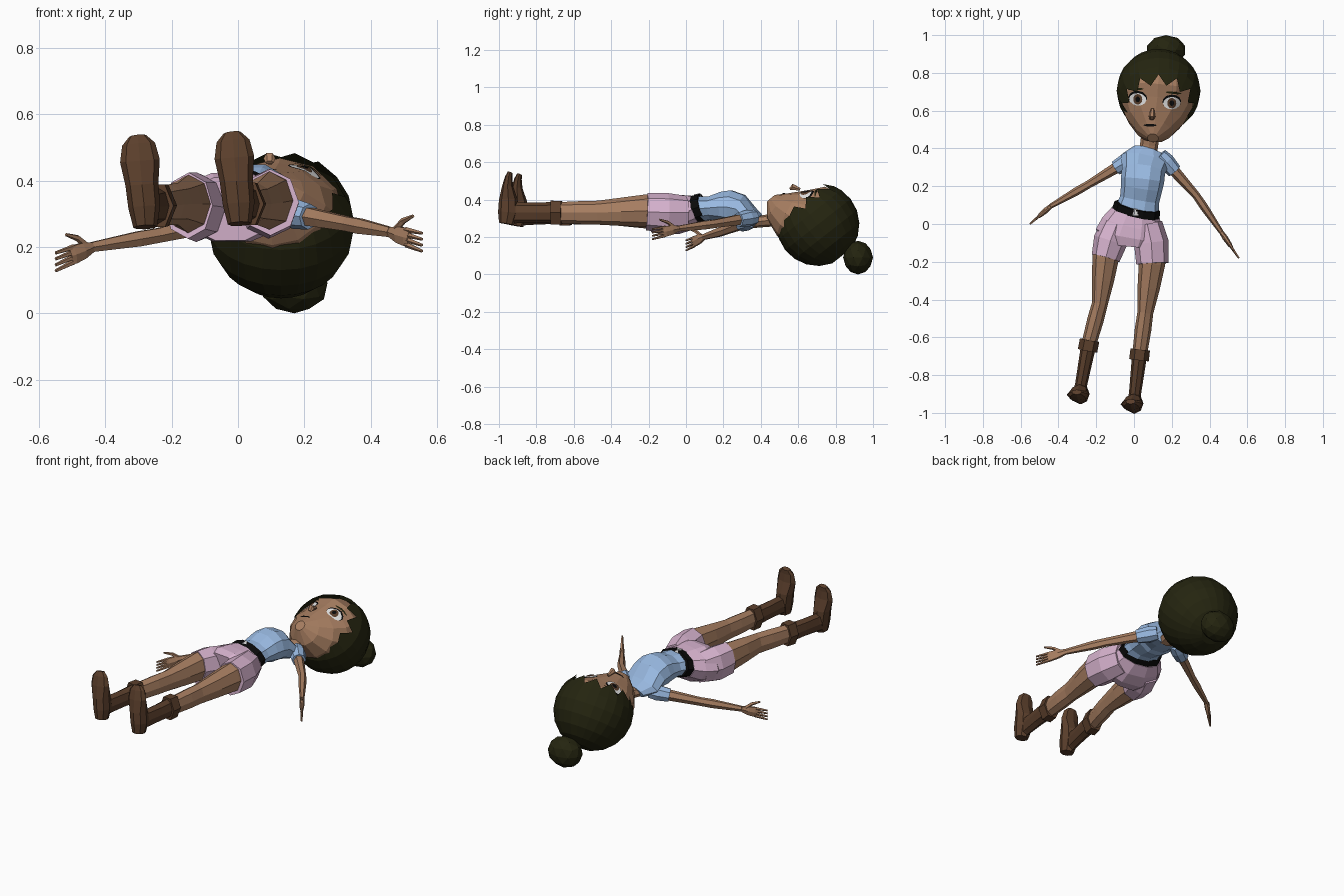
import bpy, bmesh
from math import sin, cos, pi, radians
from mathutils import Vector, Matrix
from mathutils.bvhtree import BVHTree

cube = bpy.data.objects.get("Cube")
if cube:
    bpy.data.objects.remove(cube)

UP, ALONG = Vector((0, 0, 1)), Vector((0, 1, 0))


def material(name, *rgb):
    mat = bpy.data.materials.new(name)
    mat.use_nodes = True
    mat.diffuse_color = (*rgb, 1)
    node = mat.node_tree.nodes["Principled BSDF"]
    node.inputs["Base Color"].default_value = (*rgb, 1)
    node.inputs["Roughness"].default_value = .8
    return mat


skin = material("skin", .39, .21, .12)
hair = material("dark hair", .018, .018, .005)
blue = material("light blue cloth", .32, .49, .76)
pink = material("pale pink cloth", .68, .45, .62)
brown = material("brown leather", .105, .05, .025)
black = material("black", .003, .003, .003)
white = material("white", .8, .8, .8)


def finish(name, bm, mat):
    bmesh.ops.recalc_face_normals(bm, faces=bm.faces)
    mesh = bpy.data.meshes.new(name)
    bm.to_mesh(mesh)
    bm.free()
    mesh.materials.append(mat)
    obj = bpy.data.objects.new(name, mesh)
    bpy.context.collection.objects.link(obj)
    return obj


def skin_rings(bm, rings):
    n = len(rings[0])
    for a, b in zip(rings, rings[1:]):
        for i in range(n):
            j = (i + 1) % n
            bm.faces.new((a[i], a[j], b[j], b[i]))


def loft(name, mat, path, sides=8, ref=UP):
    """Tube through (x, y, z, half width, half height) stations in hundredths."""
    bm = bmesh.new()
    centres = [Vector(p[:3]) / 100 for p in path]
    rings = []
    for k, p in enumerate(path):
        tangent = (centres[min(k + 1, len(path) - 1)] - centres[max(k - 1, 0)]).normalized()
        side = tangent.cross(ref).normalized()
        rise = side.cross(tangent)
        ring = []
        for i in range(sides):
            a = 2 * pi * i / sides
            offset = side * cos(a) * p[3] + rise * sin(a) * p[4]
            ring.append(bm.verts.new(centres[k] + offset / 100))
        rings.append(ring)
    skin_rings(bm, rings)
    bm.faces.new(rings[0])
    bm.faces.new(rings[-1])
    return finish(name, bm, mat)


def decal(name, mat, target, x, y, w, h, lift, tilt=0, sides=12):
    """Thin elliptical plate draped on the upper surface of a part."""
    tree = BVHTree.FromPolygons([v.co for v in target.data.vertices],
                                [p.vertices for p in target.data.polygons])

    def drape(u, v):
        px = (x + u * cos(tilt) - v * sin(tilt)) / 100
        py = (y + u * sin(tilt) + v * cos(tilt)) / 100
        hit = tree.ray_cast(Vector((px, py, 2)), -UP)[0]
        return bm.verts.new((px, py, (hit.z if hit else .4) + lift))

    bm = bmesh.new()
    turn = pi / 4 if sides == 4 else 0
    rings = [[drape(w * r * cos(turn + 2 * pi * i / sides),
                    h * r * sin(turn + 2 * pi * i / sides)) for i in range(sides)]
             for r in (.5, 1)]
    skin_rings(bm, rings)
    bm.faces.new(rings[0])
    return finish(name, bm, mat)


# Torso, belt and neck
loft("shirt", blue, [(2, 8, 35, 11.5, 7), (3, 13, 35.5, 10.5, 6.5), (4, 19, 36, 11, 8.5),
                     (4.5, 23, 36, 11.5, 9.5), (5, 28, 35, 11.5, 8.5),
                     (6, 34, 31, 13, 5.5), (7.5, 39, 28.5, 8, 3.5)], 10)
belt = loft("belt", black, [(.8, 5, 34.5, 13, 8), (1.8, 9.5, 36, 12.3, 7.6)], 10)
decal("belt_buckle", white, belt, 1, 6.5, 2.4, 3, .006, sides=4)
loft("neck", skin, [(7, 36, 28, 5, 3.2), (8, 42, 28.5, 4.8, 3.2), (9.5, 52, 30, 5, 4)])

# Shorts
loft("shorts_hips", pink, [(.8, 6, 34.5, 13, 8), (-.5, 0, 33, 16.5, 10),
                           (-2, -6, 32, 18.5, 11), (-2.5, -11, 31.5, 15, 10)], 10)
loft("right_shorts_leg", pink, [(-9, 0, 32, 8, 9), (-12.5, -9, 32, 9, 10.5),
                                (-15, -18, 32.5, 7.6, 10)])
loft("left_shorts_leg", pink, [(7, 0, 33, 8, 9), (9.2, -10, 33, 9.2, 10.5),
                               (9.8, -21, 33.5, 8.6, 10)])


def leg(label, hip, knee, cuff, ankle):
    """Bare leg, boot shaft, cuff and foot along the joints."""
    hip, knee, cuff, ankle = map(Vector, (hip, knee, cuff, ankle))
    loft(label + "_leg", skin, [(*hip.lerp(knee, -.3), 7, 8.5), (*hip, 7, 8.8),
                                (*hip.lerp(knee, .5), 5.9, 7.6), (*knee, 4.2, 6.4),
                                (*knee.lerp(cuff, .4), 4.4, 6.2), (*cuff, 3.9, 5.6)])
    loft(label + "_boot_cuff", brown, [(*cuff.lerp(ankle, -.12), 5.2, 7.2),
                                       (*cuff.lerp(ankle, .15), 5.2, 7.4)], 6)
    loft(label + "_boot_shaft", brown, [(*cuff, 4, 5.8), (*cuff.lerp(ankle, .5), 3.6, 5.4),
                                        (*ankle, 3.2, 5.6), (*ankle.lerp(cuff, -.2), 3.6, 6)])
    x, y, z = ankle
    # heel, arch, ball and toe of the upright foot
    loft(label + "_boot_foot", brown, [(x, y - 6, z - 6, 3.6, 4), (x - .3, y - 5, z, 4.8, 5.5),
                                       (x - 1, y - 5, z + 7, 5, 5), (x - 1.6, y - 5.4, z + 14, 6, 3),
                                       (x - 2, y - 4.8, z + 19, 5, 2), (x - 2.3, y - 4, z + 21.5, 2.6, 1.4)],
         ref=ALONG)


leg("right", (-15, -18, 33), (-18, -42, 33), (-24, -64, 32.5), (-28, -85, 32))
leg("left", (9.5, -21, 34), (6, -47, 33), (3, -69, 33), (.5, -90, 33))


def arm(label, shoulder, elbow, wrist, tip):
    """Sleeve, arm, edge-on hand, fingers and thumb."""
    shoulder, elbow, wrist, tip = map(Vector, (shoulder, elbow, wrist, tip))
    loft(label + "_sleeve", blue, [(*shoulder.lerp(elbow, -.2), 3.8, 4), (*shoulder, 4.6, 4.6),
                                   (*shoulder.lerp(elbow, .28), 3.9, 3.9)])
    loft(label + "_arm", skin, [(*shoulder, 3.2, 3.4), (*shoulder.lerp(elbow, .5), 2.7, 2.9),
                                (*elbow, 2.1, 2.5), (*elbow.lerp(wrist, .3), 2.2, 2.6),
                                (*wrist, 1.3, 1.7)], 6)
    knuckle = wrist.lerp(tip, .5)
    loft(label + "_palm", skin, [(*wrist, 1.2, 1.7), (*wrist.lerp(tip, .25), 1.5, 2.8),
                                 (*knuckle, 1.2, 3.2), (*wrist.lerp(tip, .6), .8, 2.8)], 6)
    for i in range(4):
        drop = UP * (i - 1.5) * 1.5
        loft(f"{label}_finger_{i + 1}", skin, [(*(knuckle + drop), .9, .9),
                                               (*(tip + drop * 1.2), .5, .5)], 5)
    loft(label + "_thumb", skin, [(*(wrist.lerp(tip, .15) + UP), 1, 1.2),
                                  (*(wrist.lerp(tip, .4) + UP * 4.5), .9, 1),
                                  (*(wrist.lerp(tip, .72) + UP * 7), .5, .5)], 5)


arm("right", (-4, 33, 28), (-24, 21, 23.5), (-44, 9.5, 20), (-55, 0, 15.5))
arm("left", (17, 33, 30), (33, 15, 27), (46, -4, 24.5), (55.5, -18, 21.5))

# Head and nose
head = loft("head", skin, [(10, 45.5, 40.5, 3, 3), (10.5, 49, 36.5, 9.5, 9),
                           (11, 55, 32.5, 15.5, 13.5), (12, 63, 29, 19, 17),
                           (12.5, 72, 28, 20, 19), (13.5, 80, 27, 17.5, 17)], 12)
loft("nose", skin, [(9.8, 61, 45.5, .8, .8), (9.5, 57, 46.8, 1.8, 1.9),
                    (9.5, 55.5, 45.5, 1.3, .6)], 6)

# Painted face
for label, x, y, slope in (("right", 2, 66, -.12), ("left", 20, 64, .05)):
    out = -1 if label == "right" else 1
    decal(label + "_eye_lash", black, head, x, y + .8, 5, 3.7, .003, slope)
    decal(label + "_eye_white", white, head, x, y, 4.6, 3.3, .005, slope)
    decal(label + "_iris", brown, head, x, y, 2.4, 2.8, .007)
    decal(label + "_pupil", black, head, x, y, 1.2, 1.5, .009)
    decal(label + "_eyebrow", hair, head, x + out, y + 5.4, 4.2, .6, .004, slope - out * .15)
decal("mouth", black, head, 8.5, 52.3, 3.4, .7, .005)

# Hair shell: a globe opened toward the face, with a zigzag fringe
bm = bmesh.new()
tilt = Matrix.Rotation(radians(38), 3, "X")
centre = Vector((.13, .705, .267))
count, bands = 24, 7
rings = []
for k in range(1, bands + 1):
    ring = []
    for i in range(count):
        a = 2 * pi * i / count
        zigzag = (8 if i % 2 else -7) if sin(a) > -.3 else 0
        rim = 180 - 54 + zigzag * (k == bands)
        theta = radians(rim * k / bands)
        local = Vector((sin(theta) * cos(a), sin(theta) * sin(a), -cos(theta)))
        ring.append(bm.verts.new(centre + tilt @ local * .222))
    rings.append(ring)
skin_rings(bm, rings)
bm.faces.new(rings[0])
finish("hair_shell", bm, hair)

# Hair bun
bm = bmesh.new()
bmesh.ops.create_icosphere(bm, subdivisions=2, radius=1)
bmesh.ops.scale(bm, vec=(.105, .08, .09), verts=bm.verts)
bmesh.ops.translate(bm, vec=(.17, .92, .09), verts=bm.verts)
finish("hair_bun", bm, hair)
